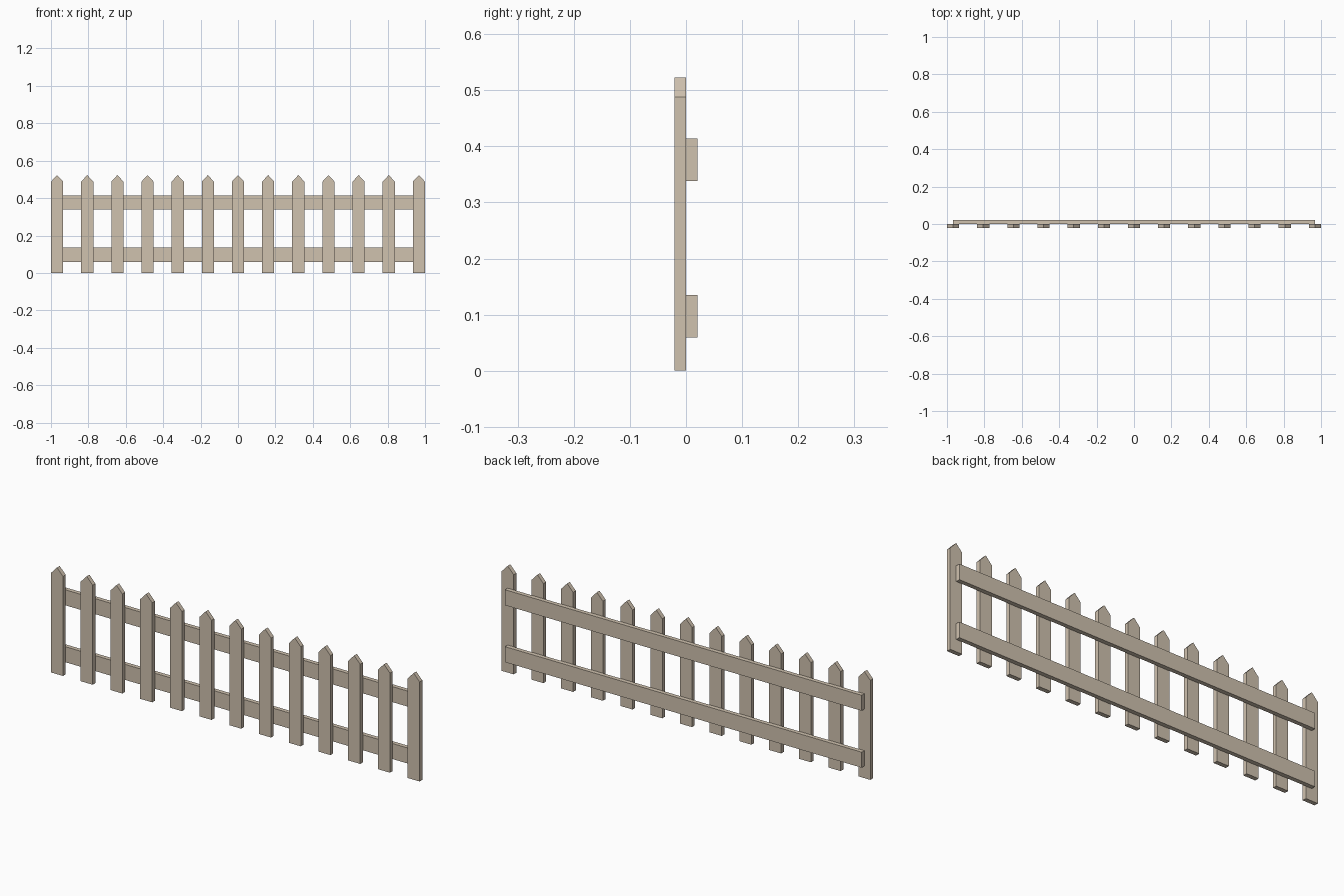
import bpy
import bmesh

if "Cube" in bpy.data.objects:
    bpy.data.objects.remove(bpy.data.objects["Cube"])

COUNT = 13
HALF_W = 0.0325          # half picket width
END = 1.0 - HALF_W       # centre of the outermost pickets
THICK = 0.0208           # board thickness
SHOULDER, PEAK = 0.488, 0.523

wood = bpy.data.materials.new("wood")
wood.diffuse_color = (0.63, 0.54, 0.43, 1.0)
wood.use_nodes = True
wood.node_tree.nodes["Principled BSDF"].inputs["Base Color"].default_value = wood.diffuse_color


def board(name, profile, y0, y1):
    """Extrude an x-z outline from y0 to y1."""
    bm = bmesh.new()
    face = bm.faces.new([bm.verts.new((x, y0, z)) for x, z in profile])
    ext = bmesh.ops.extrude_face_region(bm, geom=[face])
    verts = [v for v in ext["geom"] if isinstance(v, bmesh.types.BMVert)]
    bmesh.ops.translate(bm, verts=verts, vec=(0, y1 - y0, 0))
    bmesh.ops.recalc_face_normals(bm, faces=bm.faces)
    mesh = bpy.data.meshes.new(name)
    bm.to_mesh(mesh)
    bm.free()
    mesh.materials.append(wood)
    obj = bpy.data.objects.new(name, mesh)
    bpy.context.collection.objects.link(obj)
    return obj


# Pointed pickets in front, sharing one mesh
outline = [(-HALF_W, 0), (HALF_W, 0), (HALF_W, SHOULDER), (0, PEAK), (-HALF_W, SHOULDER)]
first = board("picket_1", outline, -THICK, 0)
first.location.x = -END
for i in range(1, COUNT):
    picket = bpy.data.objects.new(f"picket_{i + 1}", first.data)
    picket.location.x = -END + 2 * END * i / (COUNT - 1)
    bpy.context.collection.objects.link(picket)

# Two rails behind, ending at the centres of the end pickets
for name, z0, z1 in (("lower_rail", 0.059, 0.135), ("upper_rail", 0.338, 0.414)):
    board(name, [(-END, z0), (END, z0), (END, z1), (-END, z1)], 0, THICK)
